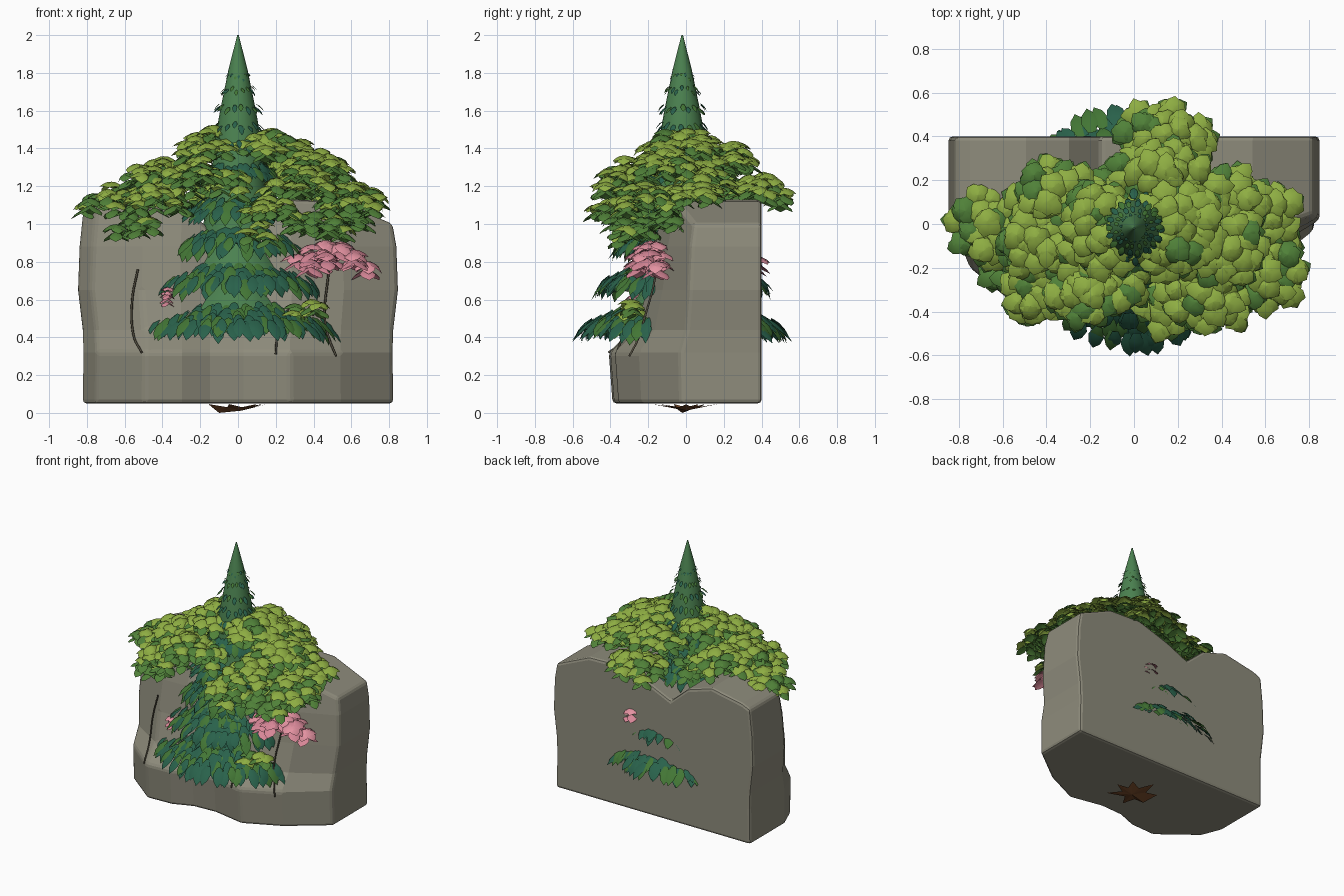
import bpy, bmesh, random
from math import sin, cos, pi, radians, sqrt, ceil

random.seed(4)
if "Cube" in bpy.data.objects:
    bpy.data.objects.remove(bpy.data.objects["Cube"])


def material(name, rgb):
    m = bpy.data.materials.new(name)
    m.use_nodes = True
    m.diffuse_color = (*rgb, 1)
    bsdf = m.node_tree.nodes["Principled BSDF"]
    bsdf.inputs["Base Color"].default_value = (*rgb, 1)
    bsdf.inputs["Roughness"].default_value = 0.9
    return m


ROCK = material("grey_stone", (.27, .26, .2))
CONE = material("conifer_green", (.07, .22, .08))
TEAL = material("dark_teal_needle", (.022, .12, .07))
NEEDLE = material("mid_green_needle", (.055, .18, .035))
LIME = material("lime_leaf", (.27, .42, .055))
GREEN = material("green_leaf", (.08, .22, .04))
PINK = material("pink_petal", (.78, .29, .36))
ROSE = material("deep_pink_petal", (.68, .24, .31))
VINE = material("dark_vine", (.085, .075, .05))
ROOT = material("root_brown", (.16, .06, .02))


def finish(name, bm, mats):
    me = bpy.data.meshes.new(name)
    bm.to_mesh(me)
    bm.free()
    for m in mats:
        me.materials.append(m)
    ob = bpy.data.objects.new(name, me)
    bpy.context.collection.objects.link(ob)
    return ob


def leaf(bm, pos, yaw, length, half, pitch0, pitch1, mat):
    """Arched, drooping, pointed leaf."""
    x, y, z = pos
    ux, uy = cos(yaw), sin(yaw)
    widths = (.45, 1, .75, 0)
    prev = None
    for i, w in enumerate(widths):
        if i:
            a = radians(pitch0 + (pitch1 - pitch0) * i / 3)
            x += ux * cos(a) * length / 3
            y += uy * cos(a) * length / 3
            z += sin(a) * length / 3
        mid = bm.verts.new((x, y, z))
        if w:
            s, drop = half * w, half * w * .4
            row = [bm.verts.new((x + uy * s, y - ux * s, z - drop)), mid,
                   bm.verts.new((x - uy * s, y + ux * s, z - drop))]
        else:
            row = [mid]
        if prev:
            for k in range(2):
                if w:
                    vs = (prev[k], row[k], row[k + 1], prev[k + 1])
                else:
                    vs = (prev[k], mid, prev[k + 1])
                f = bm.faces.new(vs)
                f.material_index = mat
                f.smooth = True
        prev = row


def cluster(bm, x, y, z, rx, ry, size=.084, dark=.22, height=.09):
    """Domed cushion of leaf rosettes."""
    n = max(3, ceil(rx * ry * pi / .0038))
    for i in range(n):
        r, a = sqrt((i + .5) / n), i * 2.4 + x * 9
        px = x + rx * r * cos(a) + random.uniform(-.015, .015)
        py = y + ry * r * sin(a) + random.uniform(-.015, .015)
        pz = z + height * (1 - r * r) + random.uniform(-.03, .03)
        tone = int(random.random() < dark)
        spin = random.random() * 6
        for k in range(6):
            leaf(bm, (px, py, pz), spin + k * pi / 3 + random.uniform(-.25, .25),
                 size * random.uniform(.8, 1.2), size * .46, 10, random.uniform(-75, -35), tone)
        # lower leaves beneath each rosette
        for k in range(3):
            leaf(bm, (px, py, pz - .04), spin + k * 2.1, size * 1.15, size * .45, -5, -50, 1)


# rock: stacked rings with a faceted front and flat back
columns = [(-.83, -.02, 1.08), (-.76, -.2, 1.11), (-.5, -.41, 1.16), (-.3, -.4, 1.1),
           (-.15, -.34, .97), (.03, -.33, 1.05), (.28, -.38, 1.13), (.55, -.25, 1.12),
           (.83, -.03, 1)]
rows = [(.05, .02, .99), (.32, 0, .985), (.44, .12, .99), (.65, .18, 1.02), (.88, .22, 1.01),
        (None, .28, .985)]
bm = bmesh.new()
rings = []
for z, inset, sx in rows:
    front, back = [], []
    for x, y, top in columns:
        off = inset * (.2 - y * 2)
        zz = top if z is None else z
        front.append(bm.verts.new((x * sx, y + off, zz)))
        back.append(bm.verts.new((x * sx, .4, zz)))
    rings.append(front + back[::-1])
n = len(columns) * 2
for lo, hi in zip(rings, rings[1:]):
    for i in range(n):
        j = (i + 1) % n
        bm.faces.new((lo[i], lo[j], hi[j], hi[i]))
for ring in (rings[0], rings[-1]):
    for i in range(len(columns) - 1):
        bm.faces.new((ring[i], ring[i + 1], ring[n - 2 - i], ring[n - 1 - i]))
bmesh.ops.recalc_face_normals(bm, faces=bm.faces[:])
rock = finish("rock", bm, [ROCK])
bev = rock.modifiers.new("soft_edges", "BEVEL")
bev.width, bev.segments, bev.angle_limit = .02, 2, radians(28)

# conifer body: lathed cone with flared skirts low down
bm = bmesh.new()
profile = [(.36, .46), (.17, .7), (.29, .7), (.15, .93), (.2, .93), (.15, 1.15), (.13, 1.4),
           (.095, 1.6), (.05, 1.82), (.004, 2)]
sides, prev = 20, None
for r, z in profile:
    ring = [bm.verts.new((r * cos(2 * pi * i / sides), -.02 + r * sin(2 * pi * i / sides), z))
            for i in range(sides)]
    if prev:
        for i in range(sides):
            j = (i + 1) % sides
            bm.faces.new((prev[i], prev[j], ring[j], ring[i])).smooth = True
    else:
        bm.faces.new(ring[::-1])
    prev = ring
bm.faces.new(prev)
body = finish("conifer_body", bm, [CONE])
body.data.set_sharp_from_angle(angle=radians(50))

# conifer skirts: rings of drooping sprays (outer radius, top height, leaf length, rows)
bm = bmesh.new()
tiers = [(.57, .52, .14, 5), (.48, .75, .14, 5), (.39, .95, .13, 4), (.33, 1.12, .12, 3),
         (.24, 1.32, .1, 2), (.18, 1.46, .07, 1), (.145, 1.56, .06, 1), (.135, 1.66, .055, 1),
         (.1, 1.75, .04, 1), (.07, 1.82, .03, 1)]
for radius, top, size, count in tiers:
    spacing = .24 if count > 1 else .6
    for row in range(count):
        start = radius - size * .66 - row * size * .36
        number = max(7, int(2 * pi * start / (size * spacing)))
        for i in range(number):
            a = 2 * pi * (i + row * .5) / number + random.uniform(-.08, .08)
            s = size * random.uniform(.85, 1.15)
            pos = (start * cos(a), -.02 + start * sin(a),
                   top - .03 + row * .022 + random.uniform(-.015, .015))
            leaf(bm, pos, a + random.uniform(-.2, .2), s, s * .25, -18,
                 random.uniform(-80, -55), int(random.random() < .4))
finish("conifer_skirts", bm, [TEAL, NEEDLE])

# broadleaf canopy
bm = bmesh.new()
pads = [(-.64, -.01, 1.12, .17, .17), (-.43, -.28, 1.14, .15, .17), (-.36, .11, 1.25, .2, .15),
        (-.42, -.08, 1.24, .18, .14), (-.22, -.28, 1.26, .17, .16), (-.14, -.02, 1.41, .18, .18),
        (.18, -.03, 1.41, .2, .19), (.14, .38, 1.18, .2, .15), (.12, .22, 1.33, .21, .13),
        (.4, .12, 1.25, .13, .13), (.55, .04, 1.16, .19, .14), (.6, -.2, 1.12, .15, .17),
        (.34, -.32, 1.2, .18, .15), (.17, -.38, 1.07, .13, .1), (.4, -.1, 1.3, .18, .17),
        (-.03, -.27, 1.22, .08, .09), (-.14, .1, 1.12, .13, .1)]
for pad in pads:
    cluster(bm, *pad)
for pad in [(.42, -.28, 1.01, .18, .12), (-.54, -.24, 1.01, .11, .08), (.62, -.08, 1.03, .08, .1),
            (.1, -.33, .96, .06, .06)]:
    cluster(bm, *pad, dark=.6, height=.04)
cluster(bm, .34, -.28, .57, .1, .05, size=.08, dark=.1, height=.01)
finish("broadleaf_canopy", bm, [LIME, GREEN])

# pink blossoms
bm = bmesh.new()
cluster(bm, .48, -.18, .815, .2, .09, size=.095, dark=.15, height=.08)
cluster(bm, -.37, -.27, .64, .015, .015, size=.045, height=.01)
cluster(bm, .18, .36, .8, .06, .02, size=.08, height=.01)
finish("pink_blossom", bm, [PINK, ROSE])


# hanging vines
def vine(name, points, radius=.006):
    cu = bpy.data.curves.new(name, "CURVE")
    cu.dimensions = "3D"
    cu.bevel_depth, cu.bevel_resolution, cu.resolution_u = radius, 1, 6
    sp = cu.splines.new("BEZIER")
    sp.bezier_points.add(len(points) - 1)
    for bp, p in zip(sp.bezier_points, points):
        bp.co = p
        bp.handle_left_type = bp.handle_right_type = "AUTO"
    cu.materials.append(VINE)
    bpy.context.collection.objects.link(bpy.data.objects.new(name, cu))


vine("left_vine", [(-.53, -.21, .76), (-.56, -.23, .6), (-.555, -.28, .42), (-.51, -.41, .32)])
vine("right_vine", [(.5, -.17, 1.02), (.48, -.16, .75), (.46, -.22, .5), (.48, -.25, .4),
                    (.52, -.3, .3)])
vine("short_vine", [(.27, -.28, .56), (.21, -.33, .42), (.2, -.37, .31)])

# roots under the rock: rounded knob with tapering spurs
bm = bmesh.new()
tip = bm.verts.new((-.1, -.02, 0))
hub = bm.verts.new((.02, 0, .012))
star = []
for i in range(14):
    a = 2 * pi * i / 14
    r = .09 if i % 2 else random.uniform(.15, .22)
    star.append(bm.verts.new((r * cos(a), r * sin(a) * .85, .03 if i % 2 else .046)))
for i in range(14):
    near = tip if 5 <= i <= 8 else hub
    bm.faces.new((star[(i + 1) % 14], star[i], near))
bm.faces.new((tip, hub, star[5]))
bm.faces.new((hub, tip, star[9]))
bmesh.ops.recalc_face_normals(bm, faces=bm.faces[:])
finish("roots", bm, [ROOT])
